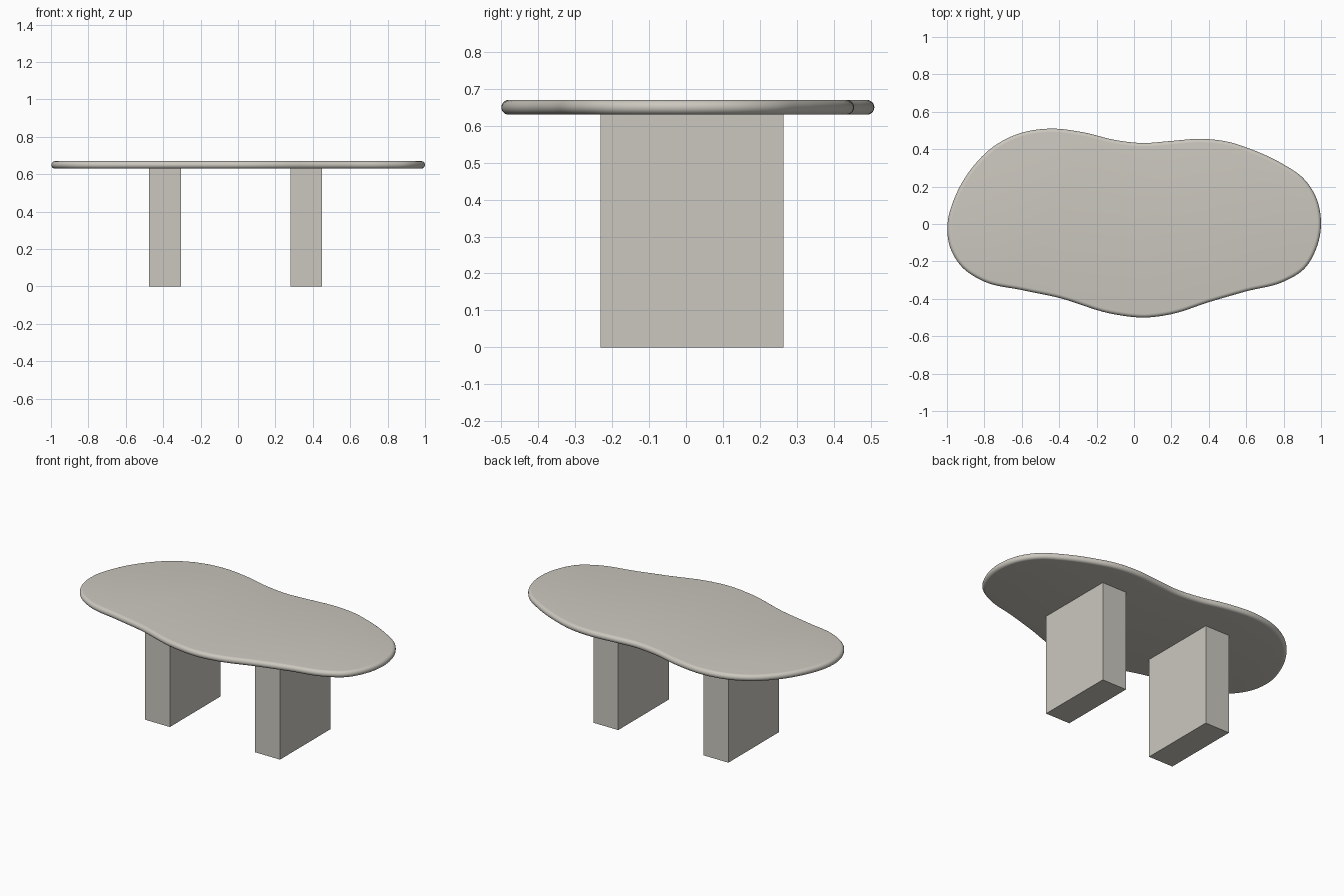
import bpy, bmesh, math
from mathutils import Vector

if "Cube" in bpy.data.objects:
    bpy.data.objects.remove(bpy.data.objects["Cube"])

stone = bpy.data.materials.new("warm grey stone")
stone.diffuse_color = (0.60, 0.575, 0.52, 1)
stone.use_nodes = True
stone.node_tree.nodes["Principled BSDF"].inputs["Base Color"].default_value = stone.diffuse_color


def add_object(name, bm):
    bmesh.ops.recalc_face_normals(bm, faces=bm.faces)
    mesh = bpy.data.meshes.new(name)
    bm.to_mesh(mesh)
    bm.free()
    mesh.materials.append(stone)
    obj = bpy.data.objects.new(name, mesh)
    bpy.context.collection.objects.link(obj)
    return obj


def smooth_loop(points, steps):
    """Closed centripetal-style spline through the points."""
    pts = [Vector(p) for p in points]
    n, out = len(pts), []
    for i in range(n):
        a, b, c, d = (pts[(i + k) % n] for k in (-1, 0, 1, 2))
        la, lb, lc = (b - a).length, (c - b).length, (d - c).length
        # tangents weighted by spacing
        m1 = ((b - a) / la * lb + (c - b) / lb * la) / (la + lb) * lb
        m2 = ((c - b) / lb * lc + (d - c) / lc * lb) / (lb + lc) * lb
        for s in range(steps):
            t = s / steps
            out.append(b * (2*t**3 - 3*t**2 + 1) + m1 * (t**3 - 2*t**2 + t)
                       + c * (3*t**2 - 2*t**3) + m2 * (t**3 - t**2))
    return out


# Table top: wavy outline swept with a rounded edge
outline = [(1.0, 0.0), (0.97, 0.15), (0.90, 0.25), (0.80, 0.318), (0.62, 0.402),
           (0.50, 0.44), (0.35, 0.455), (0.20, 0.444), (0.04, 0.433),
           (-0.10, 0.449), (-0.27, 0.49), (-0.45, 0.51), (-0.62, 0.482),
           (-0.75, 0.415), (-0.87, 0.295), (-0.955, 0.15), (-0.997, 0.0),
           (-0.985, -0.12), (-0.92, -0.23), (-0.80, -0.308), (-0.60, -0.353),
           (-0.40, -0.395), (-0.12, -0.48), (0.06, -0.50), (0.20, -0.482),
           (0.40, -0.418), (0.60, -0.36), (0.80, -0.308), (0.91, -0.24),
           (0.975, -0.13)]
loop = smooth_loop(outline, 6)
N, R, Z, SEG = len(loop), 0.02, 0.65, 12
bm = bmesh.new()
rings = []
for k in range(SEG + 1):
    ang = -math.pi / 2 + math.pi * k / SEG
    inset = R * (1 - math.cos(ang))
    ring = []
    for i, p in enumerate(loop):
        t = (loop[(i + 1) % N] - loop[i - 1]).normalized()
        q = p + Vector((-t.y, t.x)) * inset
        ring.append(bm.verts.new((q.x, q.y, Z + R * math.sin(ang))))
    rings.append(ring)
for lo, hi in zip(rings, rings[1:]):
    for i in range(N):
        j = (i + 1) % N
        bm.faces.new((lo[i], lo[j], hi[j], hi[i]))
bm.faces.new(rings[-1])
bm.faces.new(rings[0][::-1])
top = add_object("table_top", bm)
bpy.context.view_layer.objects.active = top
top.select_set(True)
bpy.ops.object.shade_smooth_by_angle(angle=math.radians(30))

# Two slab legs
for name, x in (("left_leg", -0.39), ("right_leg", 0.365)):
    bm = bmesh.new()
    bmesh.ops.create_cube(bm, size=1)
    for v in bm.verts:
        v.co = (x + v.co.x * 0.17, 0.016 + v.co.y * 0.495, (v.co.z + 0.5) * 0.632)
    add_object(name, bm)
